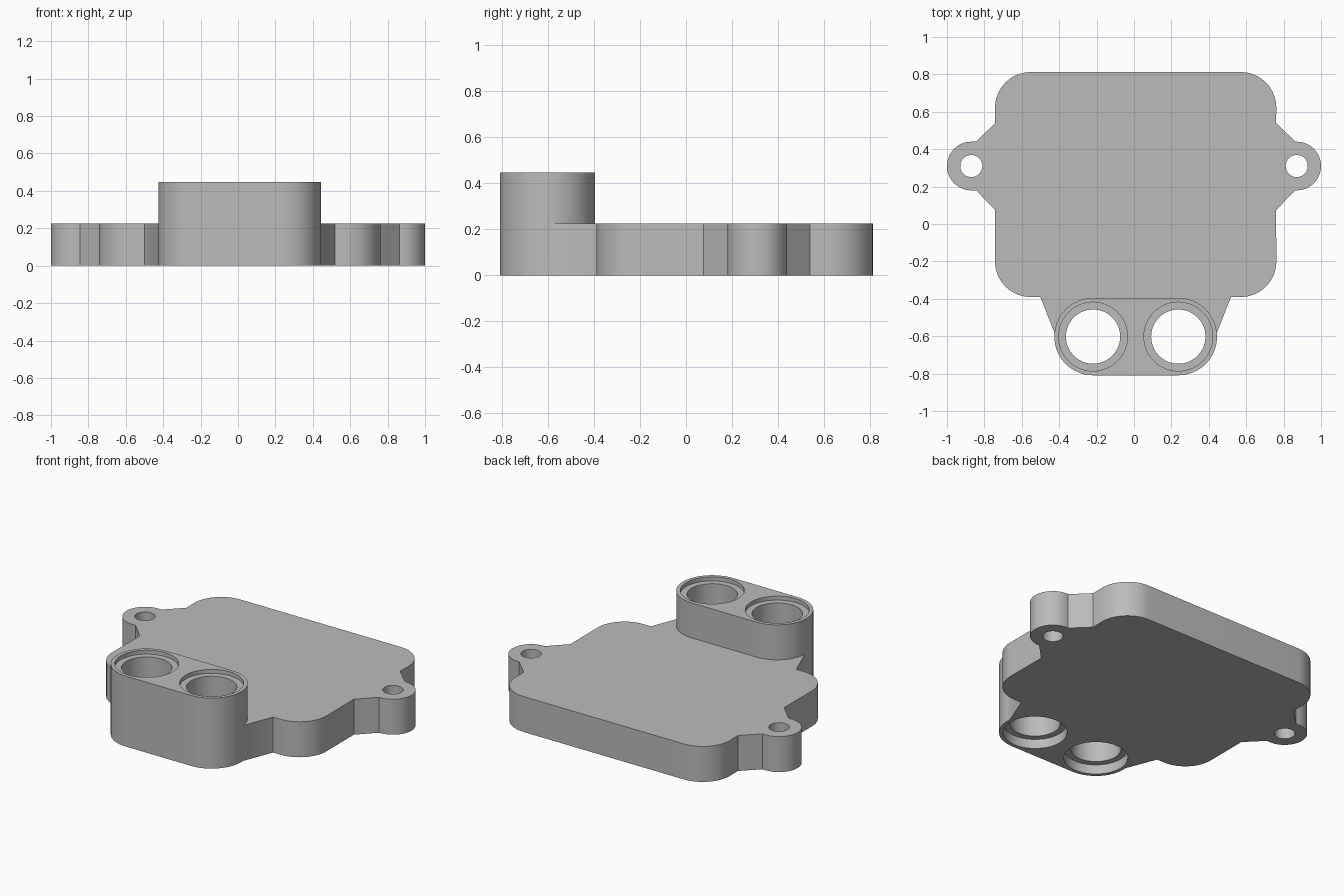
import bpy
import bmesh
from math import cos, sin, radians

if "Cube" in bpy.data.objects:
    bpy.data.objects.remove(bpy.data.objects["Cube"])

MID = 0.009        # centre line of the plate and port block
PLATE_Z, BLOCK_Z = 0.225, 0.447
PORT_X, PORT_Y = 0.228, -0.602
EAR_X, EAR_Y = 0.87, 0.31

grey = bpy.data.materials.new("plain grey")
grey.use_nodes = True
colour = (0.5, 0.5, 0.5, 1)
grey.diffuse_color = colour
grey.node_tree.nodes["Principled BSDF"].inputs["Base Color"].default_value = colour


def arc(cx, cy, r, start, end, steps=16):
    angles = [radians(start + (end - start) * i / steps) for i in range(steps + 1)]
    return [(cx + r * cos(a), cy + r * sin(a)) for a in angles]


def prism(name, outline, z0, z1):
    bm = bmesh.new()
    base = bm.faces.new([bm.verts.new((x, y, z0)) for x, y in outline])
    top = bmesh.ops.extrude_face_region(bm, geom=[base])["geom"]
    verts = [v for v in top if isinstance(v, bmesh.types.BMVert)]
    bmesh.ops.translate(bm, verts=verts, vec=(0, 0, z1 - z0))
    bmesh.ops.recalc_face_normals(bm, faces=bm.faces)
    mesh = bpy.data.meshes.new(name)
    bm.to_mesh(mesh)
    bm.free()
    mesh.materials.append(grey)
    obj = bpy.data.objects.new(name, mesh)
    bpy.context.collection.objects.link(obj)
    return obj


def combine(target, tool, operation):
    mod = target.modifiers.new(operation, "BOOLEAN")
    mod.operation, mod.solver, mod.object = operation, "EXACT", tool
    bpy.context.view_layer.objects.active = target
    bpy.ops.object.modifier_apply(modifier=mod.name)
    bpy.data.objects.remove(tool)


def drill(target, x, y, r, z0, z1):
    combine(target, prism("drill", arc(x, y, r, 0, 360, 64)[:-1], z0, z1), "DIFFERENCE")


def plate_side(ear_x):
    """Right half of the outline: neck, rounded corners and mounting ear."""
    return ([(0.427, -0.6), (0.51, -0.39)]
            + arc(0.562, -0.2, 0.19, -90, 0)
            + [(0.751, 0.075), (0.854, EAR_Y - 0.13)]
            + arc(ear_x, EAR_Y, 0.13, -90, 90, 32)
            + [(0.854, EAR_Y + 0.13), (0.751, 0.54)]
            + arc(0.562, 0.622, 0.19, 0, 90))


# Flat plate with two ears and a tapered neck
right = [(MID + x, y) for x, y in plate_side(EAR_X - MID)]
left = [(MID - x, y) for x, y in reversed(plate_side(EAR_X + MID))]
body = prism("housing_body", right + left, 0, PLATE_Z)

# Tall block with rounded ends, joined to the neck
block = prism("port_block",
              arc(MID + PORT_X, PORT_Y, 0.207, -90, 90, 32)
              + arc(MID - PORT_X, PORT_Y, 0.207, 90, 270, 32), 0, BLOCK_Z)
combine(body, block, "UNION")

for side in (-1, 1):
    # Ear screw holes
    drill(body, side * EAR_X, EAR_Y, 0.059, -0.1, 0.5)
    # Through ports with a stepped recess at each end
    x = MID + side * PORT_X
    drill(body, x, PORT_Y, 0.145, -0.1, 0.6)
    drill(body, x, PORT_Y, 0.184, BLOCK_Z - 0.025, 0.6)
    drill(body, x, PORT_Y, 0.184, -0.1, 0.06)

bpy.ops.object.select_all(action="DESELECT")
body.select_set(True)
bpy.context.view_layer.objects.active = body
bpy.ops.object.shade_smooth_by_angle(angle=radians(25))
